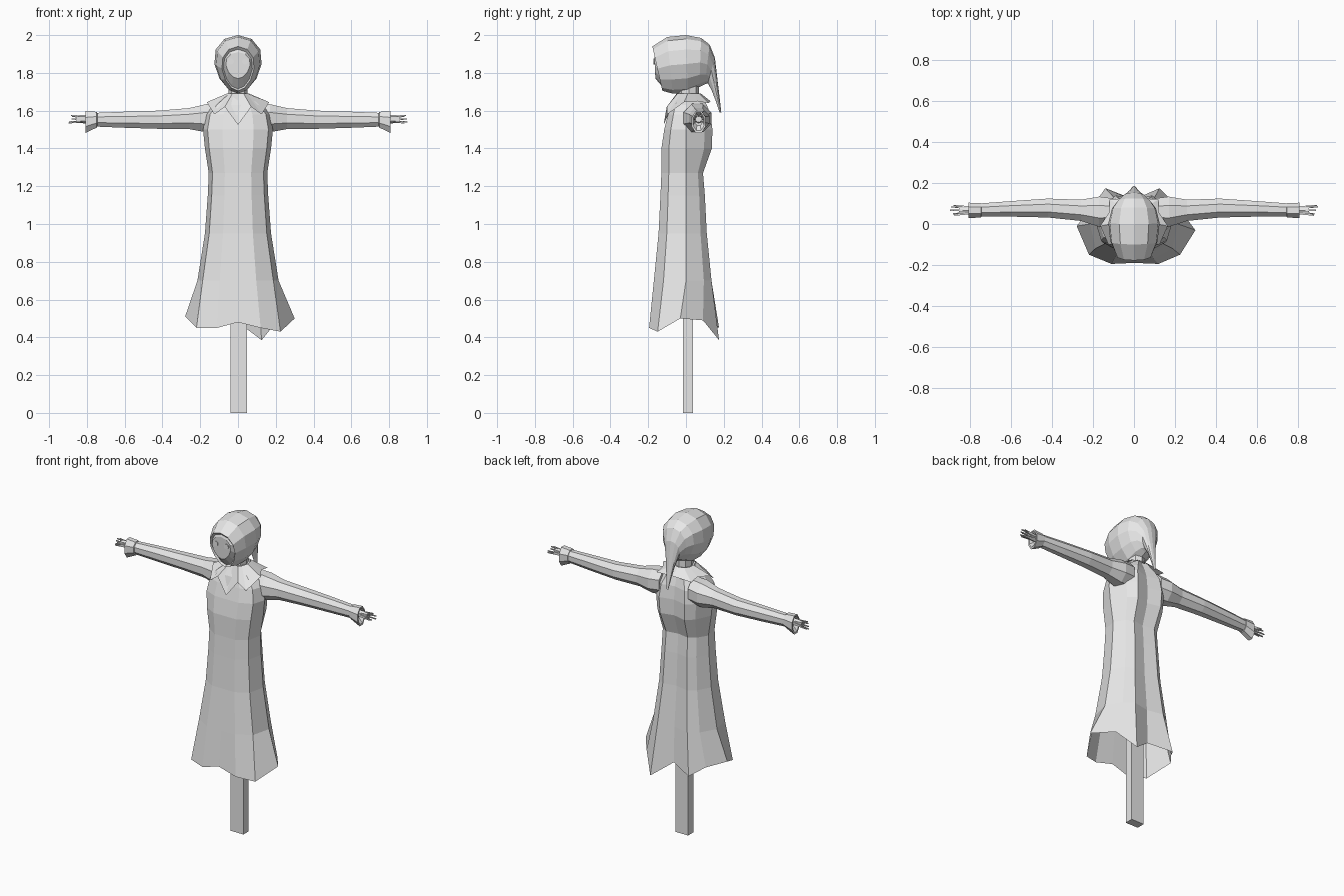
import bpy, bmesh, math, random
from mathutils import Vector

random.seed(4)
grey = bpy.data.materials.new("light_grey")
grey.diffuse_color = (0.8, 0.8, 0.8, 1)


def loft(name, rings, cap_start=True, cap_end=True, closed=True):
    """Skin a list of equal-length point rings with flat quads."""
    bm = bmesh.new()
    vs = [[bm.verts.new(p) for p in r] for r in rings]
    n = len(rings[0])
    for a, b in zip(vs, vs[1:]):
        for i in range(n):
            j = (i + 1) % n
            bm.faces.new((a[i], a[j], b[j], b[i]))
    if cap_start:
        bm.faces.new(vs[0][::-1])
    if cap_end:
        bm.faces.new(vs[-1])
    bmesh.ops.recalc_face_normals(bm, faces=bm.faces)
    me = bpy.data.meshes.new(name)
    bm.to_mesh(me)
    bm.free()
    me.materials.append(grey)
    ob = bpy.data.objects.new(name, me)
    bpy.context.collection.objects.link(ob)
    return ob


def mirrored(half):
    """Half outline from front centre to back centre -> full ring."""
    return half + [(-p[0],) + tuple(p[1:]) for p in half[-2:0:-1]]


def x_ring(s, x, y, z, ry, rz, n=8):
    """Oval section across the arm direction."""
    return [(s * x, y + ry * math.cos(math.tau * (i + .5) / n),
             z + rz * math.sin(math.tau * (i + .5) / n)) for i in range(n)]


# Wooden post
loft("post", [[(-.04, -.015, z), (.048, -.015, z), (.048, .037, z), (-.04, .037, z)]
              for z in (0, 1.5)])

# Robe: boxy section scaled per level, ending in a ragged hem
SECTION = [(0, -1), (.45, -1), (.87, -.7), (1, 0), (.75, .7), (.48, 1), (0, .85)]


def robe_ring(z, w, front, back):
    return mirrored([(w * x, -y * front if y < 0 else y * back, z) for x, y in SECTION])


levels = [(1.685, .06, -.045, .08), (1.63, .13, -.08, .11), (1.58, .17, -.095, .13),
          (1.5, .185, -.115, .14), (1.4, .175, -.13, .137), (1.27, .155, -.13, .09),
          (1.15, .16, -.135, .10), (.95, .175, -.145, .11), (.70, .215, -.17, .135)]
hem = [(0, -.19, .48), (.12, -.195, .45), (.225, -.15, .43), (.30, -.03, .50),
       (.21, .09, .49), (.125, .175, .385), (0, .12, .48), (-.14, .175, .45),
       (-.2, .09, .49), (-.28, -.01, .51), (-.22, -.15, .45), (-.11, -.195, .45)]
loft("robe", [robe_ring(*l) for l in levels] + [hem], cap_end=False)

# Neck
loft("neck", [[(.05 * math.cos(math.tau * i / 8), .015 + .055 * math.sin(math.tau * i / 8), z)
               for i in range(8)] for z in (1.62, 1.75)])

# Pointed collar
inner = [(0, -.05, 1.69), (.03, -.045, 1.69), (.048, -.03, 1.69), (.06, .01, 1.69),
         (.055, .045, 1.69), (.035, .07, 1.69), (0, .08, 1.69)]
outer = [(0, -.118, 1.525), (.07, -.102, 1.62), (.125, -.10, 1.58), (.165, -.01, 1.645),
         (.12, .06, 1.65), (.12, .12, 1.64), (0, .13, 1.65)]
loft("collar", [mirrored(inner), mirrored(outer)], False, False)


# Hood and face: rings given by top point (y, z), bottom point (y, z), half width
def head_ring(yt, zt, yb, zb, w, n=12):
    ring = []
    for i in range(n):
        a = math.tau * i / n
        c = math.cos(a)
        t = (1 + c) / 2
        ring.append((w * math.sin(a) * (1 + .18 * c), yb + (yt - yb) * t, zb + (zt - zb) * t))
    return ring


hood = [(-.165, 1.925, -.115, 1.715, .076), (-.178, 1.94, -.125, 1.705, .085),
        (-.10, 1.99, -.07, 1.69, .115), (.0, 2.0, .01, 1.695, .125),
        (.08, 1.985, .07, 1.725, .108), (.125, 1.95, .10, 1.74, .08),
        (.153, 1.88, .115, 1.745, .05), (.166, 1.77, .135, 1.71, .03),
        (.178, 1.67, .158, 1.65, .016), (.187, 1.59, .178, 1.59, .006)]
loft("hood", [head_ring(*h) for h in hood], cap_start=False)
loft("face", [head_ring(-.168, 1.91, -.162, 1.77, .064),
              head_ring(*hood[0])], cap_end=False)

for s, side in ((-1, "left"), (1, "right")):
    # Round eye plate
    loft("eye_" + side, [[(s * .037 + .016 * math.cos(math.tau * i / 10), y,
                           1.86 + .016 * math.sin(math.tau * i / 10)) for i in range(10)]
                         for y in (-.171, -.163)])
    # Sleeve
    sleeve = [(.10, .06, 1.565, .07, .08), (.17, .06, 1.56, .08, .08),
              (.26, .067, 1.558, .056, .06), (.42, .078, 1.552, .05, .052),
              (.60, .074, 1.552, .041, .046), (.78, .068, 1.552, .033, .038)]
    loft("sleeve_" + side, [x_ring(s, *r) for r in sleeve])
    # Flared cuff with open end
    cuff = [(.745, .067, 1.552, .033, .038), (.748, .067, 1.552, .039, .045),
            (.808, .067, 1.54, .040, .063), (.808, .067, 1.542, .032, .052),
            (.785, .067, 1.55, .024, .03)]
    loft("cuff_" + side, [x_ring(s, *r) for r in cuff])
    # Straw hand: core bundle and loose stalks
    loft("hand_" + side, [x_ring(s, .77, .067, 1.555, .022, .024, 6),
                          x_ring(s, .855, .067, 1.555, .020, .02, 6)])
    for i in range(8):
        a = math.tau * i / 8
        dy, dz = math.cos(a), math.sin(a)
        tip = random.uniform(.875, .90)
        loft("straw_" + side, [
            x_ring(s, .79, .067 + .014 * dy, 1.555 + .012 * dz, .006, .006, 4),
            x_ring(s, tip, .067 + .024 * dy, 1.555 + .02 * dz, .004, .004, 4)])
